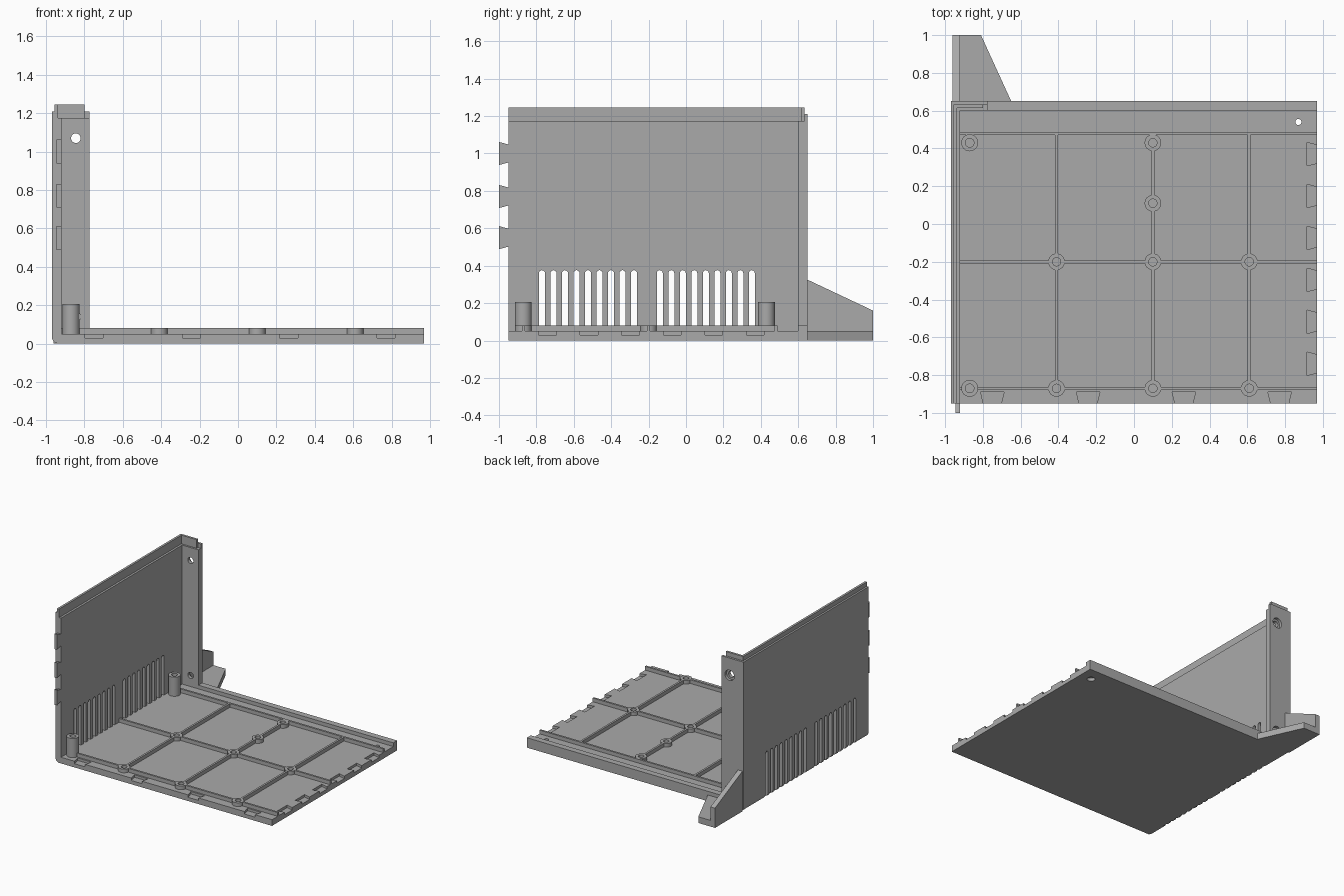
import bpy, bmesh, math
from mathutils import Vector, Matrix

cube = bpy.data.objects.get("Cube")
if cube:
    bpy.data.objects.remove(cube)

grey = bpy.data.materials.new("plain_grey")
grey.use_nodes = True
GREY = (0.4, 0.4, 0.4, 1)
grey.diffuse_color = GREY
grey.node_tree.nodes["Principled BSDF"].inputs["Base Color"].default_value = GREY


def prism(bm, pts, axis, lo, hi):
    """Extrude a 2D outline along an axis; outline uses the other two axes in order."""
    def put(p, t):
        c = list(p)
        c.insert("xyz".index(axis), t)
        return bm.verts.new(c)
    a, b = [put(p, lo) for p in pts], [put(p, hi) for p in pts]
    n = len(pts)
    faces = [bm.faces.new(a), bm.faces.new(b)]
    for i in range(n):
        j = (i + 1) % n
        faces.append(bm.faces.new((a[i], a[j], b[j], b[i])))
    bmesh.ops.recalc_face_normals(bm, faces=faces)


def box(bm, x, y, z):
    prism(bm, [(x[0], y[0]), (x[1], y[0]), (x[1], y[1]), (x[0], y[1])], "z", *z)


def ring(r, cx, cy, n=24, start=0, sweep=2 * math.pi):
    return [(cx + r * math.cos(start + sweep * i / n),
             cy + r * math.sin(start + sweep * i / n)) for i in range(n)]


def tube(bm, x, y, z0, z1, r, hole):
    """Upright hollow cylinder."""
    n = 24
    loops = [[bm.verts.new((*p, z)) for p in ring(rad, x, y, n)]
             for rad, z in ((r, z0), (r, z1), (hole, z1), (hole, z0))]
    for k in range(4):
        a, b = loops[k], loops[(k + 1) % 4]
        for i in range(n):
            j = (i + 1) % n
            bm.faces.new((a[i], a[j], b[j], b[i]))


def finish(bm, name, smooth=False):
    me = bpy.data.meshes.new(name)
    bm.to_mesh(me)
    bm.free()
    ob = bpy.data.objects.new(name, me)
    bpy.context.scene.collection.objects.link(ob)
    me.materials.append(grey)
    if smooth:
        bpy.ops.object.select_all(action="DESELECT")
        bpy.context.view_layer.objects.active = ob
        ob.select_set(True)
        bpy.ops.object.shade_smooth_by_angle(angle=math.radians(30))
    return ob


def carve(ob, *cutters):
    """Subtract each cutter mesh from the object and bake the result."""
    for bm in cutters:
        tool = finish(bm, "cutter")
        tool.hide_render = True
        mod = ob.modifiers.new("cut", "BOOLEAN")
        mod.operation, mod.solver, mod.object = "DIFFERENCE", "EXACT", tool
        dg = bpy.context.evaluated_depsgraph_get()
        me = bpy.data.meshes.new_from_object(ob.evaluated_get(dg))
        ob.modifiers.clear()
        ob.data = me
        bpy.data.objects.remove(tool)


L, R, F, B = -0.97, 0.97, -0.95, 0.65      # outer limits
IN = -0.92                                 # inner face of the wall
FLOOR, RIB = 0.05, 0.08                    # floor and rib heights
STEP, RIM, TOP = 1.175, 1.21, 1.245        # wall top levels
corner = [(IN, 0), (L + 0.03, 0), (L + 0.009, 0.009), (L, 0.03)]

# Floor slab with dovetail pockets and a counterbored screw hole
bm = bmesh.new()
box(bm, (IN, R), (F, B), (0, FLOOR))
floor = finish(bm, "floor")
pockets, bores = bmesh.new(), bmesh.new()
for i in range(4):
    c = -0.75 + i * 0.507
    prism(pockets, [(c - 0.045, F - 0.01), (c + 0.045, F - 0.01),
                    (c + 0.062, F + 0.06), (c - 0.062, F + 0.06)], "z", 0.03, 0.1)
for i in range(6):
    c = 0.37 - i * 0.222
    prism(pockets, [(R + 0.01, c - 0.045), (R + 0.01, c + 0.045),
                    (R - 0.055, c + 0.062), (R - 0.055, c - 0.062)], "z", 0.03, 0.1)
prism(pockets, ring(0.016, 0.87, 0.54), "z", -0.1, 0.1)
prism(bores, ring(0.03, 0.87, 0.54), "z", -0.1, 0.025)
carve(floor, pockets, bores)

# Raised lip along the back of the floor
bm = bmesh.new()
box(bm, (-0.775, R), (0.6, B), (FLOOR, RIB))
finish(bm, "floor_back_lip")

# Side wall with stepped top edge
bm = bmesh.new()
prism(bm, corner + [(L, RIM), (-0.955, RIM), (-0.955, TOP), (-0.937, TOP),
                    (-0.937, STEP), (IN, STEP)], "y", F, 0.6)
wall = finish(bm, "side_wall")

# Two groups of round-topped vents, running down as grooves to the bottom edge
vents, grooves = bmesh.new(), bmesh.new()
for first in (-0.77, -0.14):
    for i in range(9):
        c, w = first + i * 0.0615, 0.016
        arch = ring(w, c, 0.36, 8, 0, math.pi) + [(c - w, 0.36)]
        prism(vents, arch + [(c - w, FLOOR), (c + w, FLOOR)], "x", L - 0.05, IN + 0.05)
        box(grooves, (L - 0.05, L + 0.025), (c - w, c + w), (-0.05, 0.1))
carve(wall, vents, grooves)

# Dovetail tabs on the front edge of the wall
bm = bmesh.new()
for c in (0.55, 0.77, 1.0):
    prism(bm, [(F, c - 0.048), (-1, c - 0.062), (-1, c + 0.062), (F, c + 0.048)],
          "x", -0.945, IN)
finish(bm, "wall_tabs")

# Back flange with two countersunk screw holes
bm = bmesh.new()
prism(bm, [(-0.775, 0)] + corner[1:] + [(L, STEP), (-0.775, STEP)], "y", 0.6, B)
flange = finish(bm, "back_flange")
bores, sinks = bmesh.new(), bmesh.new()
for z in (0.14, 1.07):
    prism(bores, ring(0.025, -0.845, z), "y", 0.5, 0.8)
    prism(sinks, ring(0.042, -0.845, z), "y", 0.627, 0.8)
carve(flange, bores, sinks)
bm = bmesh.new()
box(bm, (L, -0.775), (0.633, B), (STEP, RIM))
box(bm, (L, -0.955), (0.6, 0.633), (STEP, RIM))
finish(bm, "flange_rim")
bm = bmesh.new()
box(bm, (-0.955, -0.8), (0.615, 0.633), (STEP, TOP))
box(bm, (-0.955, -0.937), (0.6, 0.615), (STEP, TOP))
finish(bm, "flange_tongue")

# Rear foot: tapered plate and upright fin
bm = bmesh.new()
prism(bm, [(-0.96, B), (-0.65, B), (-0.81, 1), (-0.96, 1)], "z", 0, FLOOR)
finish(bm, "foot_plate")
bm = bmesh.new()
prism(bm, [(B, 0), (0.99, 0), (1, 0.01), (1, 0.16), (B, 0.325)], "x", -0.96, IN)
finish(bm, "foot_fin")

# Low bosses and tall corner posts
bosses = [(x, y) for x in (-0.41, 0.1, 0.61) for y in (-0.87, -0.2)]
bosses += [(0.1, 0.11), (0.1, 0.43)]
posts = [(-0.87, 0.43), (-0.87, -0.87)]
bm = bmesh.new()
for x, y in bosses:
    tube(bm, x, y, FLOOR, RIB, 0.044, 0.022)
bmesh.ops.recalc_face_normals(bm, faces=bm.faces)
finish(bm, "floor_bosses", True)
bm = bmesh.new()
for x, y in posts:
    tube(bm, x, y, FLOOR, 0.205, 0.045, 0.023)
bmesh.ops.recalc_face_normals(bm, faces=bm.faces)
finish(bm, "corner_posts", True)

# Floor ribs, broken wherever they meet a boss or post
bm = bmesh.new()
HALF, GAP = 0.008, 0.041


def rib(fixed, lo, hi, along):
    stops = sorted(p[along] for p in bosses + posts if abs(p[1 - along] - fixed) < 0.01)
    edges = [lo] + [s + d for s in stops for d in (-GAP, GAP)] + [hi]
    side = (fixed - HALF, fixed + HALF)
    for a, b in zip(edges[::2], edges[1::2]):
        if b - a > 0.001:
            span = (a, b)
            box(bm, *((span, side) if along == 0 else (side, span)), (FLOOR, RIB))


for y in (-0.87, -0.2, 0.48):
    rib(y, IN, R, 0)
for x in (-0.41, 0.1, 0.61):
    rib(x, -0.87, 0.475, 1)
finish(bm, "floor_ribs")
